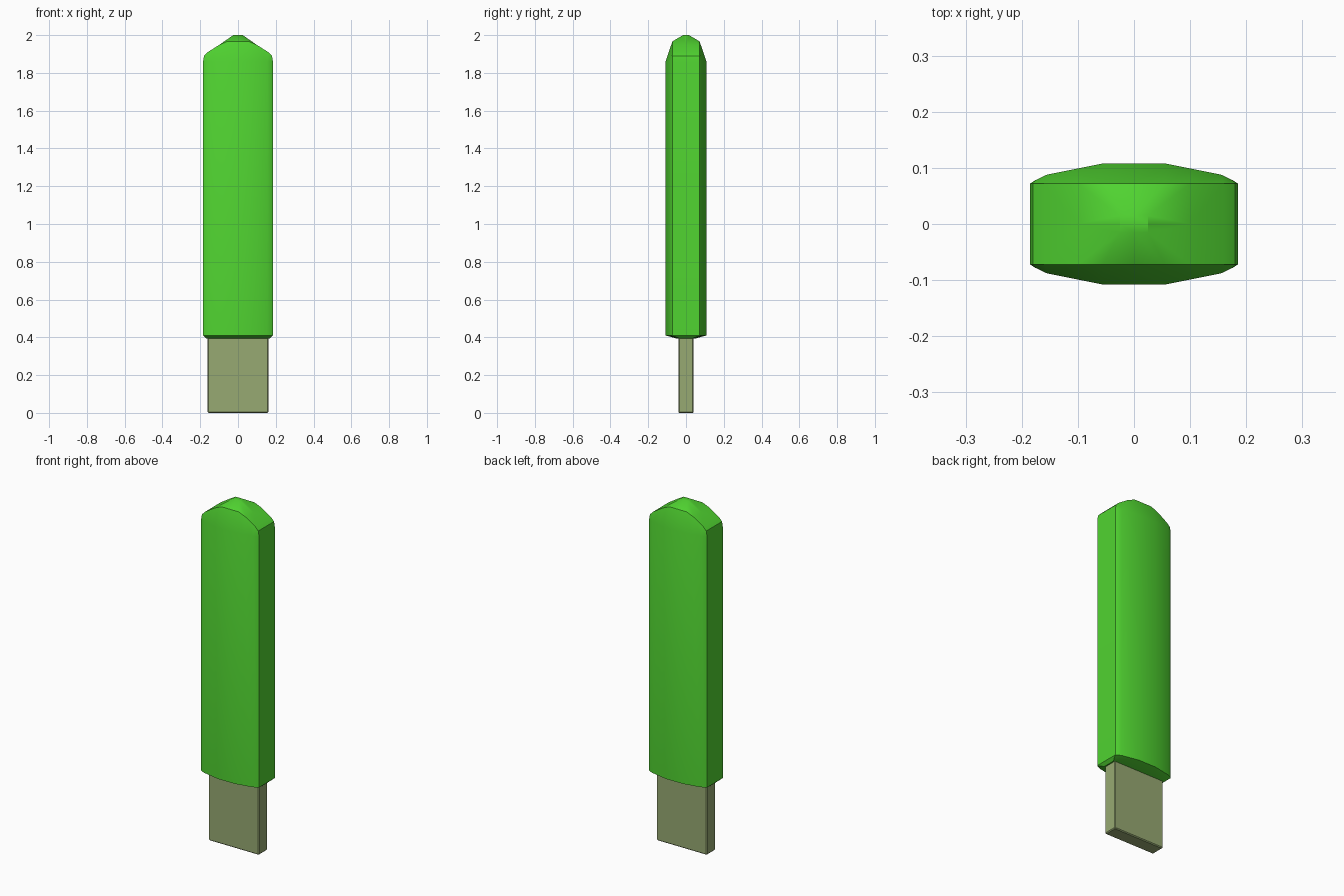
import bpy, bmesh, math
from mathutils import Matrix

cube = bpy.data.objects.get("Cube")
if cube:
    bpy.data.objects.remove(cube, do_unlink=True)


def material(name, rgb):
    m = bpy.data.materials.new(name)
    m.use_nodes = True
    m.diffuse_color = (*rgb, 1)
    bsdf = next(n for n in m.node_tree.nodes if n.type == 'BSDF_PRINCIPLED')
    bsdf.inputs["Base Color"].default_value = (*rgb, 1)
    bsdf.inputs["Roughness"].default_value = 0.7
    return m


def finish(name, bm, mat, angle):
    mesh = bpy.data.meshes.new(name)
    bmesh.ops.recalc_face_normals(bm, faces=bm.faces)
    bm.to_mesh(mesh)
    bm.free()
    mesh.materials.append(mat)
    obj = bpy.data.objects.new(name, mesh)
    bpy.context.collection.objects.link(obj)
    bpy.ops.object.select_all(action='DESELECT')
    obj.select_set(True)
    bpy.context.view_layer.objects.active = obj
    bpy.ops.object.shade_smooth_by_angle(angle=math.radians(angle))
    return obj


green = material("ice green", (0.08, 0.65, 0.03))
wood = material("stick wood", (0.31, 0.40, 0.17))

# Ice body: one quarter, from the side wall round to the centre line
bm = bmesh.new()
outline = [(.185, .072), (.176, .078), (.155, .088), (.105, .098), (.055, .108), (0, .108)]
arch = [(.185, 1.86), (.18, 1.89), (.16, 1.91), (.10, 1.948), (.055, 1.967), (0, 1.967)]


def row(points):
    return [bm.verts.new(p) for p in points]


def strip(a, b):
    for i in range(len(a) - 1):
        quad = list(dict.fromkeys((a[i], a[i + 1], b[i + 1], b[i])))
        bm.faces.new(quad)


base = row([(.168, 0, .395)] + [(x * .91, y * .5, .395) for x, y in outline])
low = row([(.185, 0, .41)] + [(x, y, .41) for x, y in outline])
high = row([(.185, 0, 1.86)] + [(x, y, 1.86) for x, y in outline])
ridge = row([(x, .072, z) for x, z in arch[1:]])
ridge = [high[1]] + ridge                      # the ridge starts at the side corner
spine = [high[0]] + row([(x, 0, z) for x, z in arch[1:4]])

strip(base, low)
strip(low, high)
strip(high[1:], ridge)
strip(ridge[:4], spine)                        # rounded shoulder
bm.faces.new(base + row([(0, 0, .395)]))

# Faceted peak with a small flat tip
tip = row([(.025, 0, 2), (.025, .015, 2), (0, .015, 2), (0, 0, 2)])
bm.faces.new((spine[3], ridge[3], tip[1], tip[0]))
bm.faces.new((ridge[3], ridge[4], tip[1]))
bm.faces.new((ridge[4], ridge[5], tip[2], tip[1]))
bm.faces.new(tip)

for axis in 'XY':
    geom = bm.verts[:] + bm.edges[:] + bm.faces[:]
    bmesh.ops.mirror(bm, geom=geom, matrix=Matrix(), axis=axis, merge_dist=1e-4)
bmesh.ops.remove_doubles(bm, verts=bm.verts, dist=1e-4)
finish("ice_body", bm, green, 32)

# Flat stick running a little way into the ice
bm = bmesh.new()
bmesh.ops.create_cube(bm, size=1, matrix=Matrix.Translation((0, 0, .25)) @ Matrix.Diagonal((.322, .08, .5, 1)))
bmesh.ops.bevel(bm, geom=bm.edges[:], offset=.005, segments=1, affect='EDGES')
finish("stick", bm, wood, 30)
